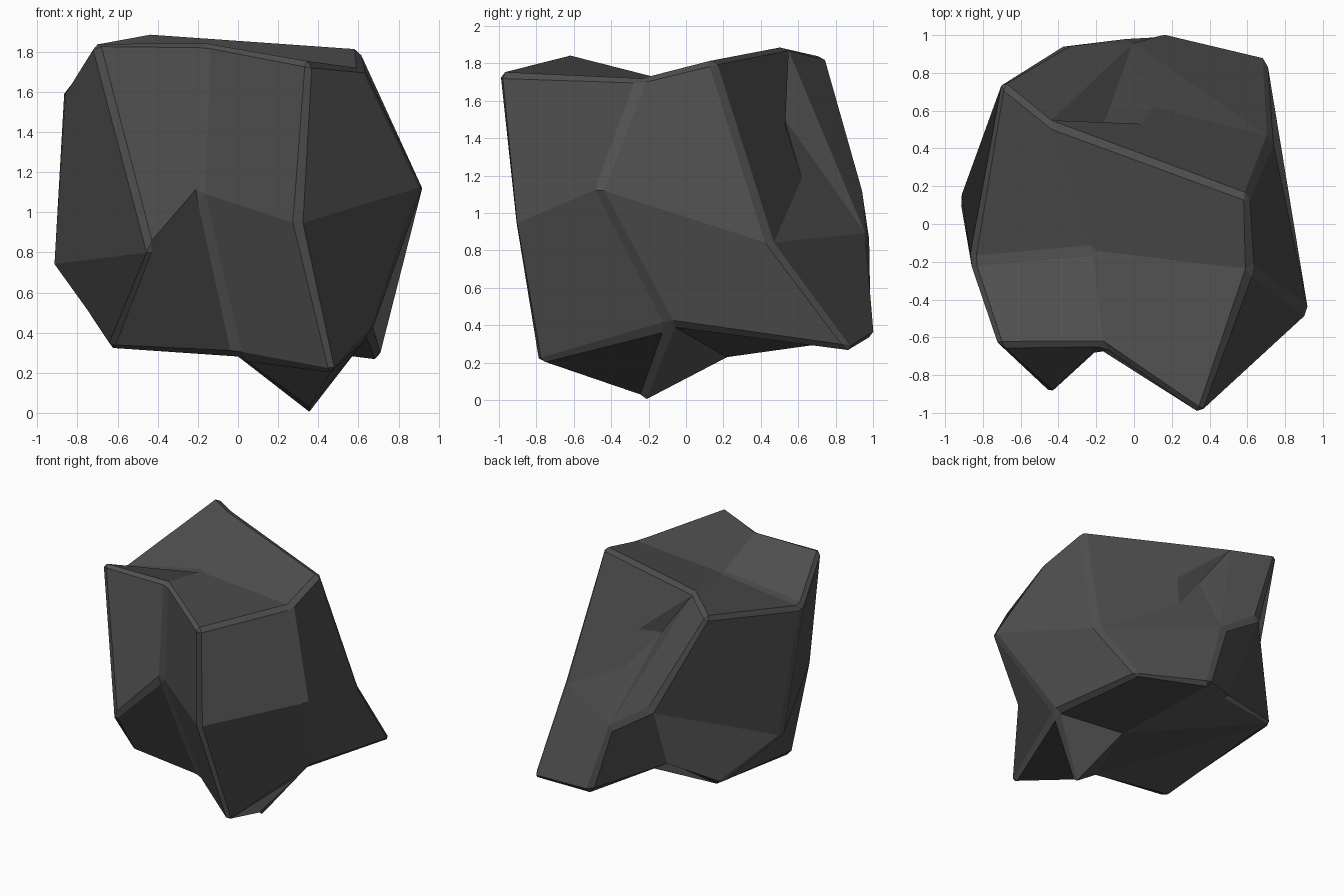
import bpy, bmesh
from itertools import product

if "Cube" in bpy.data.objects:
    bpy.data.objects.remove(bpy.data.objects["Cube"])

# Control points of a 3x3 per side cube cage, rows of three run left to right
# key: (front/middle/back, bottom/middle/top)
rows = {
    (0, 0): [(-.65, -.39, .32), (0, -.46, .28), (.48, -.80, .19)],
    (0, 1): [(-.44, -.91, .80), (-.19, -.66, 1.10), (.30, -.92, .94)],
    (0, 2): [(-.72, -.65, 1.855), (-.16, -.65, 1.85), (.36, -1.01, 1.75)],
    (1, 0): [(-.745, .66, .51), (.36, -.24, -.01), (.66, -.08, .40)],
    (1, 1): [(-.93, .13, .74), None, (.925, -.47, 1.13)],
    (1, 2): [(-.87, -.20, 1.61), (-.22, -.14, 1.72), (.62, -.24, 1.72)],
    (2, 0): [(-.31, .665, .54), (.14, 1.01, .34), (.71, .89, .26)],
    (2, 1): [(-.36, .95, 1.10), (-.02, .98, .88), (.73, .46, .83)],
    (2, 2): [(-.71, .755, 1.84), (-.45, .54, 1.895), (.61, .15, 1.82)],
}

bm = bmesh.new()
V = {}
for (j, k), row in rows.items():
    for i, co in enumerate(row):
        if co:
            V[i, j, k] = bm.verts.new(co)

# Pocket in the back and crease underneath
V['rim_top'] = bm.verts.new((.04, .53, 1.47))
V['rim_low'] = bm.verts.new((.10, .62, 1.19))
V['pocket'] = bm.verts.new((-.16, .53, 1.50))
V['crease'] = bm.verts.new((.29, .22, .23))

top, mid, right, corner = (1, 2, 2), (1, 2, 1), (2, 2, 1), (2, 2, 2)
under, r_edge, b_edge, f_edge = (1, 1, 0), (2, 1, 0), (1, 2, 0), (1, 0, 0)
r_back, l_back, l_edge = (2, 2, 0), (0, 2, 0), (0, 1, 0)
r_front, l_front = (2, 0, 0), (0, 0, 0)
custom = [
    (top, corner, right, 'rim_low', 'rim_top'),
    (right, mid, 'rim_low'),
    (top, 'rim_top', 'pocket'),
    (top, 'pocket', mid),
    ('pocket', 'rim_top', 'rim_low'),
    ('pocket', 'rim_low', mid),
    (r_edge, under, 'crease'),
    (r_edge, 'crease', b_edge, r_back),
    (f_edge, under, 'crease'),
    (f_edge, 'crease', l_edge),
    (f_edge, l_edge, l_front),
    ('crease', l_edge, l_back, b_edge),
]
replaced = [{top, corner, right, mid}, {under, r_edge, r_back, b_edge},
            {under, b_edge, l_back, l_edge}, {under, f_edge, l_front, l_edge}]

# Fold lines of the bent quads: a quad starts at its fold
folds = [{(0, 0, 1), l_edge}, {r_front, under}, {(2, 0, 1), r_edge},
         {(2, 1, 1), r_back}, {(2, 1, 1), (2, 0, 2)}]

# Four quads on each of the six sides
for axis, side, a, b in product(range(3), (0, 2), (0, 1), (0, 1)):
    quad = []
    for da, db in ((0, 0), (1, 0), (1, 1), (0, 1)):
        key = [a + da, b + db]
        key.insert(axis, side)
        quad.append(tuple(key))
    if set(quad) in replaced:
        continue
    if {quad[1], quad[3]} in folds:
        quad = quad[1:] + quad[:1]
    bm.faces.new([V[q] for q in quad])
for face in custom:
    bm.faces.new([V[q] for q in face])
bmesh.ops.recalc_face_normals(bm, faces=bm.faces[:])

# Sharp edges are marked for chipping, except inside the pocket and crease
weight = bm.edges.layers.float.new('bevel_weight_edge')
plain = {V[n] for n in ('pocket', 'rim_top', 'rim_low', 'crease')}
for e in bm.edges:
    if e.calc_face_angle(0) > .52 and not plain & set(e.verts):
        e[weight] = 1

mesh = bpy.data.meshes.new("rock")
bm.to_mesh(mesh)
bm.free()
rock = bpy.data.objects.new("rock", mesh)
bpy.context.collection.objects.link(rock)

# Chipped edges
bevel = rock.modifiers.new("chipped_edges", 'BEVEL')
bevel.width = .03
bevel.segments = 1
bevel.limit_method = 'WEIGHT'

# Dark stone
stone = bpy.data.materials.new("dark_stone")
stone.diffuse_color = (.08, .08, .08, 1)
stone.use_nodes = True
stone.node_tree.nodes["Principled BSDF"].inputs["Base Color"].default_value = stone.diffuse_color
mesh.materials.append(stone)
